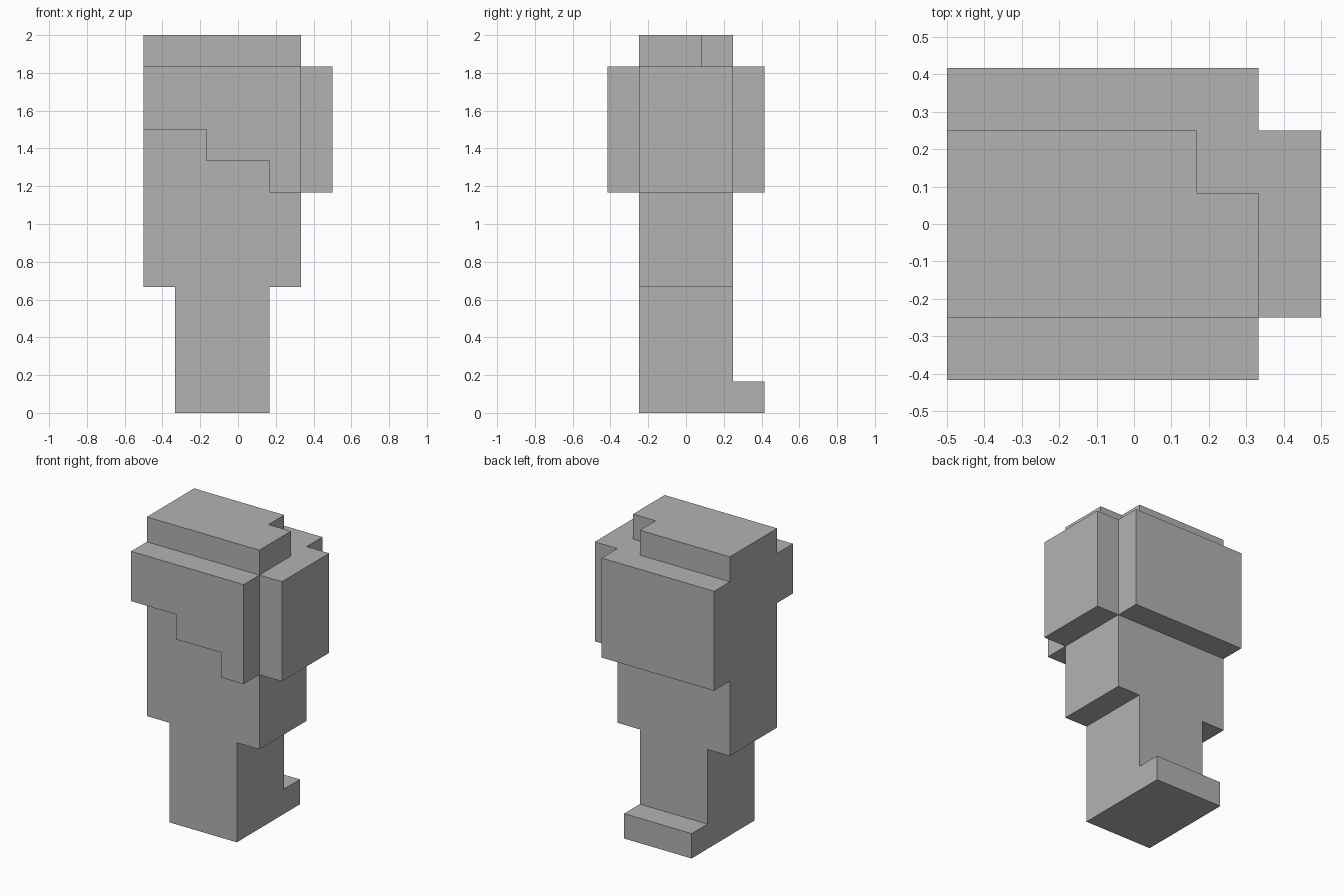
import bpy
import bmesh
from mathutils import Vector

U = 1 / 6  # one block

cube = bpy.data.objects.get("Cube")
if cube:
    bpy.data.objects.remove(cube, do_unlink=True)

grey = bpy.data.materials.new("plain grey")
grey.use_nodes = True
grey.diffuse_color = (0.45, 0.45, 0.45, 1)
grey.node_tree.nodes["Principled BSDF"].inputs["Base Color"].default_value = grey.diffuse_color


def extrude(name, profile, offset):
    """Extrude a closed profile, measured in blocks, along an offset."""
    bm = bmesh.new()
    face = bm.faces.new([bm.verts.new(Vector(p) * U) for p in profile])
    moved = bmesh.ops.extrude_face_region(bm, geom=[face])["geom"]
    verts = [g for g in moved if isinstance(g, bmesh.types.BMVert)]
    bmesh.ops.translate(bm, verts=verts, vec=Vector(offset) * U)
    bmesh.ops.recalc_face_normals(bm, faces=bm.faces)
    mesh = bpy.data.meshes.new(name)
    bm.to_mesh(mesh)
    bm.free()
    mesh.materials.append(grey)
    obj = bpy.data.objects.new(name, mesh)
    bpy.context.collection.objects.link(obj)
    return obj


def box(name, x, y, z):
    corners = [(x[0], y[0]), (x[1], y[0]), (x[1], y[1]), (x[0], y[1])]
    return extrude(name, [(a, b, z[0]) for a, b in corners], (0, 0, z[1] - z[0]))


DEPTH = (-1.5, 1.5)
WIDTH = (-3, 2)
HEAD = (7, 11)

# Leg and foot, an L-shaped side profile
leg_side = [(-1.5, 0), (2.5, 0), (2.5, 1), (1.5, 1), (1.5, 4), (-1.5, 4)]
extrude("leg_and_foot", [(-2, y, z) for y, z in leg_side], (3, 0, 0))

# Torso and head core
box("torso", WIDTH, DEPTH, (4, 11))

# Plates around the head
box("back_plate", WIDTH, (1.5, 2.5), HEAD)
box("side_plate", (2, 3), DEPTH, HEAD)

# Front plate with a stepped lower edge
steps = [(-3, 11), (-3, 9), (-1, 9), (-1, 8), (1, 8), (1, 7), (2, 7), (2, 11)]
extrude("front_plate", [(x, -2.5, z) for x, z in steps], (0, 1, 0))

# Cap with one notched corner
cap = [(-3, -1.5), (2, -1.5), (2, 0.5), (1, 0.5), (1, 1.5), (-3, 1.5)]
extrude("cap", [(x, y, 11) for x, y in cap], (0, 0, 1))
